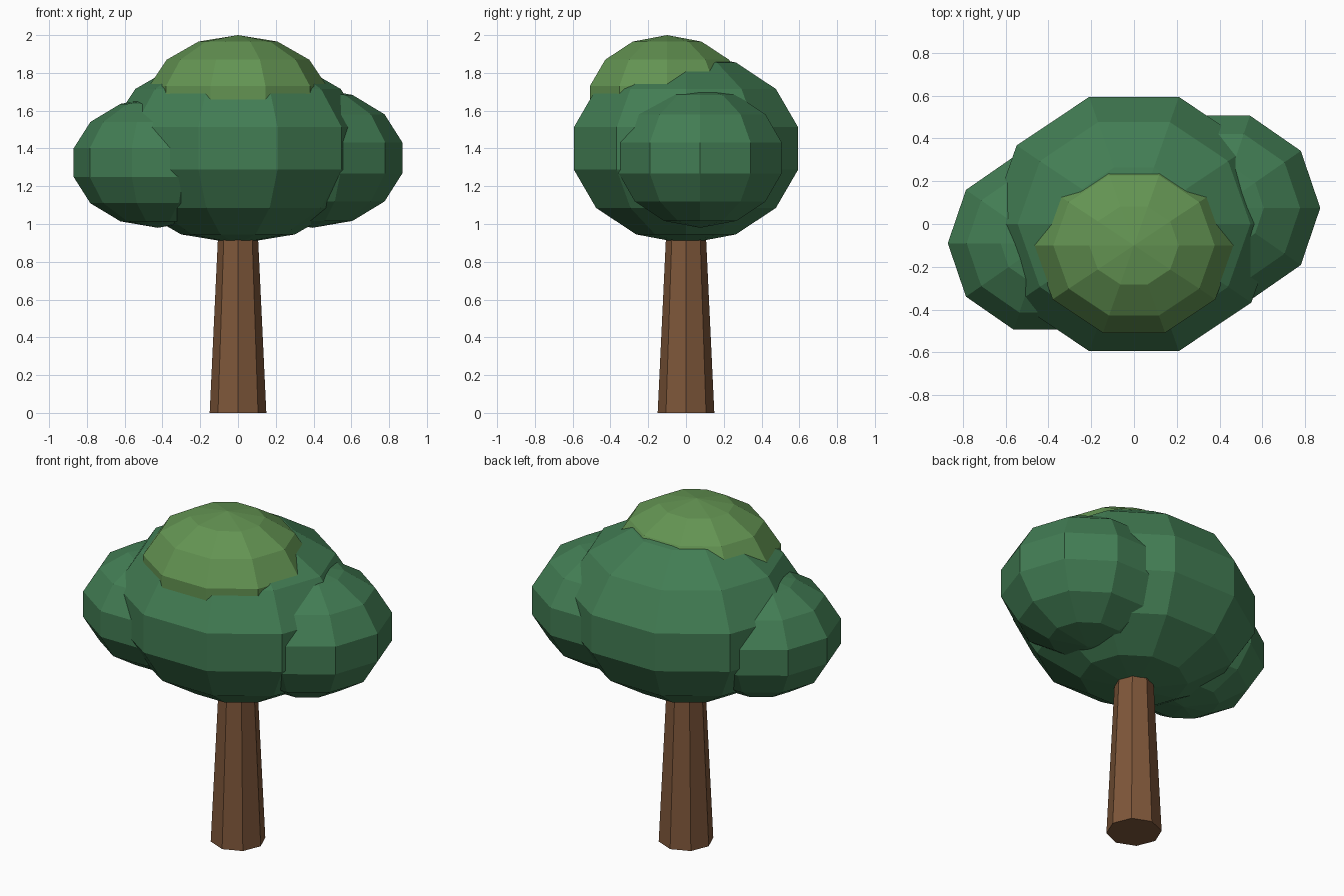
import bpy
import math

if "Cube" in bpy.data.objects:
    bpy.data.objects.remove(bpy.data.objects["Cube"])


def material(name, rgb):
    mat = bpy.data.materials.new(name)
    mat.diffuse_color = (*rgb, 1)
    mat.use_nodes = True
    mat.node_tree.nodes["Principled BSDF"].inputs["Base Color"].default_value = mat.diffuse_color
    return mat


bark = material("bark", (0.21, 0.095, 0.042))
leaf_dark = material("leaf_dark", (0.055, 0.205, 0.088))
leaf_light = material("leaf_light", (0.125, 0.295, 0.085))


def finish(name, mat):
    obj = bpy.context.object
    obj.name = name
    obj.data.materials.append(mat)
    bpy.ops.object.transform_apply(location=False, rotation=True, scale=True)
    return obj


def foliage(name, centre, radii, mat):
    # ten-sided, seven-band ellipsoid with vertices on the x axis
    bpy.ops.mesh.primitive_uv_sphere_add(segments=10, ring_count=7, radius=1, location=centre)
    obj = bpy.context.object
    obj.rotation_euler.z = math.pi / 2
    # local x and y swap because of the quarter turn
    obj.scale = (radii[1], radii[0], radii[2])
    return finish(name, mat)


# Tapered octagonal trunk, its top buried in the canopy
bpy.ops.mesh.primitive_cone_add(vertices=8, radius1=0.15, radius2=0.098, depth=1.1,
                                location=(0, 0, 0.55))
finish("trunk", bark)

# Canopy clumps
foliage("main_canopy", (0, 0, 1.40), (0.695, 0.64, 0.505), leaf_dark)
foliage("left_clump", (-0.425, -0.09, 1.325), (0.456, 0.435, 0.345), leaf_dark)
foliage("right_clump", (0.395, 0.075, 1.35), (0.487, 0.465, 0.37), leaf_dark)
foliage("top_clump", (0, -0.10, 1.655), (0.482, 0.44, 0.345), leaf_light)
